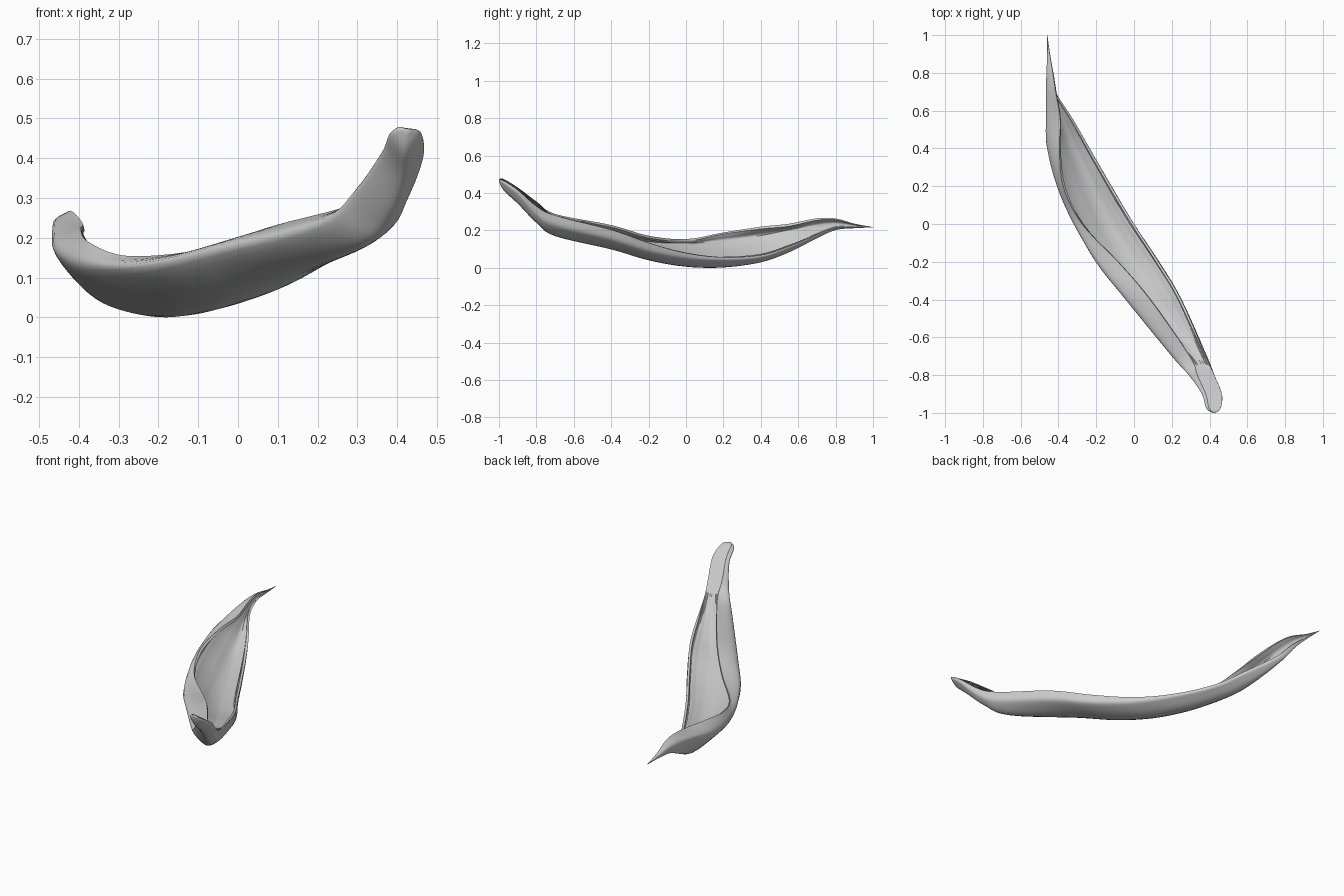
import bpy, math
from mathutils import Vector

if "Cube" in bpy.data.objects:
    bpy.data.objects.remove(bpy.data.objects["Cube"])

# Cross-sections along the pod: y, then x,z of
# left rim, left bulge, keel, right bulge, right rim
SECTIONS = [
    (-.9, .38, .425, .36, .4, .41, .34, .46, .385, .465, .412),
    (-.8, .335, .35, .29, .3, .365, .237, .42, .28, .425, .325),
    (-.7, .295, .284, .2, .23, .29, .166, .38, .218, .38, .275),
    (-.4, .085, .225, -.045, .168, .09, .095, .237, .138, .25, .2),
    (-.2, -.085, .168, -.203, .13, -.04, .038, .118, .075, .13, .13),
    (0, -.275, .15, -.315, .115, -.15, .005, -.015, .038, 0, .075),
    (.2, -.375, .185, -.402, .12, -.24, .002, -.13, .03, -.12, .053),
    (.4, -.395, .216, -.46, .16, -.34, .032, -.245, .045, -.235, .065),
    (.55, -.39, .232, -.467, .2, -.4, .085, -.33, .095, -.32, .112),
    (.7, -.415, .261, -.465, .23, -.45, .16, -.425, .16, -.415, .175),
    (.8, -.43, .26, -.462, .238, -.458, .2, -.447, .205, -.44, .212),
]


def spline(pts, steps):
    """Smooth curve through all points."""
    out = []
    for i in range(len(pts) - 1):
        a, b, c, d = (pts[max(0, min(len(pts) - 1, i + k))] for k in (-1, 0, 1, 2))
        for s in range(steps):
            t = s / steps
            out.append(.5 * (2 * b + (c - a) * t + (2 * a - 5 * b + 4 * c - d) * t * t
                             + (3 * b - 3 * c + d - a) * t ** 3))
    return out + [pts[-1].copy()]


def taper(section, tip, t, scale):
    """Section moved towards a tip and shrunk."""
    centre = sum(section, Vector()) / len(section)
    target = centre.lerp(Vector(tip), t)
    return [target + (p - centre) * scale for p in section]


def smooth(a, b, x):
    t = max(0, min(1, (x - a) / (b - a)))
    return t * t * (3 - 2 * t)


sections = [[Vector((s[k], s[0], s[k + 1])) for k in range(1, 11, 2)] for s in SECTIONS]
# Rounded stem tongue and long pointed tip
stem, point = (.425, -1, .466), (-.459, 1, .213)
first, last = sections[0], sections[-1]
sections = ([taper(first, stem, 1, .15), taper(first, stem, .75, .72)] + sections
            + [taper(last, point, .5, .4), taper(last, point, 1, .03)])

rows = [spline(s, 6) for s in sections]
columns = [spline(list(col), 5) for col in zip(*rows)]
nc, nr = len(columns), len(columns[0])

# Closed cross-section: outer skin plus an inner skin that is a thin hollow
# in the middle and fills up into a solid tongue at the stem
verts, loop = [], 2 * nc
for r in range(nr):
    outer = [columns[c][r] for c in range(nc)]
    left, right = outer[0], outer[-1]
    end = min(1, r / 12, (nr - 1 - r) / 20)
    inner = []
    for c in range(nc - 1, -1, -1):
        p, u = outer[c], c / (nc - 1)
        tangent = outer[min(c + 1, nc - 1)] - outer[max(c - 1, 0)]
        normal = Vector((-tangent.z, 0, tangent.x))
        if normal.length > 0:
            normal.normalize()
        skin = p + normal * .018 * end
        chord = left.lerp(right, u)
        fill = .2 + .8 * (1 - smooth(-.78, -.45, p.y))
        inner.append(skin.lerp(chord, fill))
    # Faint lengthwise ribs inside
    for c, q in enumerate(inner):
        q.z += .002 * end * math.sin(c * 2.1 + r * .06)
    verts += outer + inner

low = min(v.z for v in verts)
for v in verts:
    v.z -= low

faces = [(r * loop + k, (r + 1) * loop + k,
          (r + 1) * loop + (k + 1) % loop, r * loop + (k + 1) % loop)
         for r in range(nr - 1) for k in range(loop)]
faces += [tuple(range(loop)), tuple(range(nr * loop - 1, (nr - 1) * loop - 1, -1))]
mesh = bpy.data.meshes.new("curved_pod_shell")
mesh.from_pydata(verts, [], faces)
mesh.update()
pod = bpy.data.objects.new("curved_pod_shell", mesh)
bpy.context.collection.objects.link(pod)

bpy.context.view_layer.objects.active = pod
pod.select_set(True)
bpy.ops.object.mode_set(mode='EDIT')
bpy.ops.mesh.select_all(action='SELECT')
bpy.ops.mesh.normals_make_consistent(inside=False)
bpy.ops.object.mode_set(mode='OBJECT')
bpy.ops.object.shade_smooth_by_angle(angle=math.radians(60))
